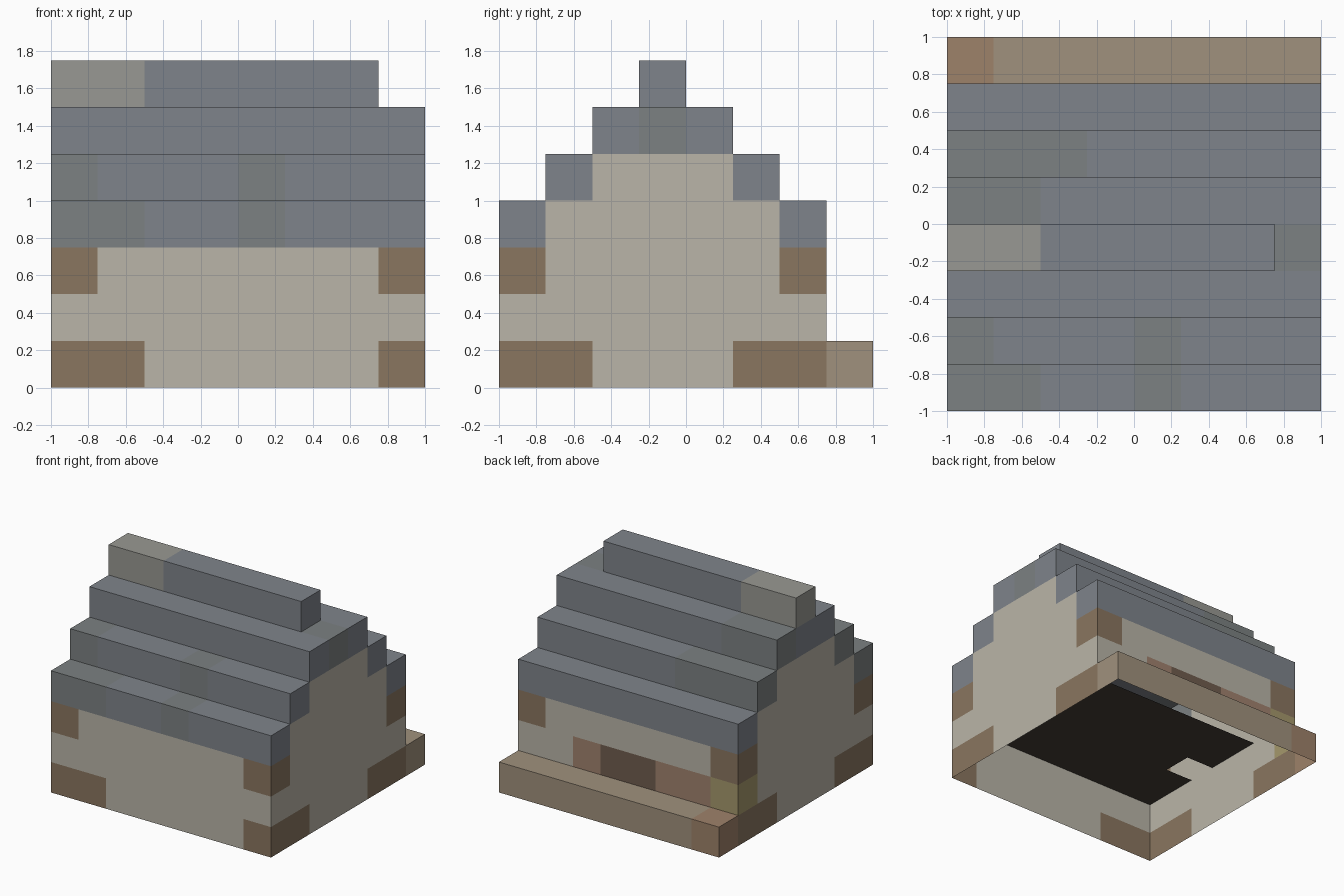
import bpy, bmesh
from mathutils import Vector

if "Cube" in bpy.data.objects:
    bpy.data.objects.remove(bpy.data.objects["Cube"])

S = 0.25      # block size
cells = {}    # (i, j, k) -> part name

# linear colours from 0-255 display values
PARTS = {
    "plaster_walls": (186, 181, 168), "timber_blocks": (138, 118, 96),
    "roof_slate": (127, 132, 139), "roof_weathered_slate": (124, 129, 130),
    "ridge_pale_stone": (153, 153, 147), "porch_step": (160, 145, 125),
    "porch_step_end": (158, 130, 106), "doorway_dark_timber": (112, 92, 78),
    "doorway_timber": (160, 130, 110), "lamp_block": (165, 152, 108),
    "inner_ceiling": (68, 61, 54),
}


def material(name):
    m = bpy.data.materials.new(name)
    rgb = [((c / 255 + 0.055) / 1.055) ** 2.4 for c in PARTS[name]]
    m.diffuse_color = (*rgb, 1)
    m.use_nodes = True
    m.node_tree.nodes["Principled BSDF"].inputs["Base Color"].default_value = m.diffuse_color
    return m


def fill(name, xs, ys, zs):
    """Fill a half-open range of blocks, counted from the front left corner."""
    for i in range(*xs):
        for j in range(*ys):
            for k in range(*zs):
                cells[i, j, k] = name


def finish(bm, name):
    bmesh.ops.remove_doubles(bm, verts=bm.verts, dist=1e-4)
    bmesh.ops.dissolve_limit(bm, angle_limit=0.01, verts=bm.verts, edges=bm.edges)
    me = bpy.data.meshes.new(name)
    bm.to_mesh(me)
    bm.free()
    me.materials.append(material(name))
    ob = bpy.data.objects.new(name, me)
    bpy.context.collection.objects.link(ob)


def quad(bm, cell, d):
    """One face of a block, on the side given by direction d."""
    n = Vector(d)
    u = Vector((d[1], d[2], d[0]))
    v = n.cross(u)
    c = Vector(cell) + Vector((0.5, 0.5, 0.5)) + n / 2
    pts = [c + (u * a + v * b) / 2 for a, b in ((-1, -1), (1, -1), (1, 1), (-1, 1))]
    bm.faces.new([bm.verts.new((p.x * S - 1, p.y * S - 1, p.z * S)) for p in pts])


# walls and stepped gables
fill("plaster_walls", (0, 8), (0, 7), (0, 3))
fill("plaster_walls", (0, 8), (1, 6), (3, 4))
fill("plaster_walls", (0, 8), (2, 5), (4, 5))

# corner timbers
for x in (0, 7):
    fill("timber_blocks", (x, x + 1), (0, 2), (0, 1))
    fill("timber_blocks", (x, x + 1), (5, 7), (0, 1))
    for y in (0, 6):
        fill("timber_blocks", (x, x + 1), (y, y + 1), (2, 3))
fill("timber_blocks", (1, 2), (0, 1), (0, 1))

# doorway row and lamp on the back
fill("doorway_timber", (1, 3), (6, 7), (1, 2))
fill("doorway_dark_timber", (3, 5), (6, 7), (1, 2))
fill("doorway_timber", (5, 6), (6, 7), (1, 2))
fill("lamp_block", (0, 1), (6, 7), (1, 2))

# porch step
fill("porch_step", (0, 8), (7, 8), (0, 1))
fill("porch_step_end", (0, 1), (7, 8), (0, 1))

# roof courses on both slopes, cap and ridge
for y, z in ((0, 3), (6, 3), (1, 4), (5, 4)):
    fill("roof_slate", (0, 8), (y, y + 1), (z, z + 1))
fill("roof_slate", (0, 8), (2, 5), (5, 6))
fill("roof_slate", (2, 7), (3, 4), (6, 7))
fill("ridge_pale_stone", (0, 2), (3, 4), (6, 7))

# weathered patches
for x0, x1, y, z in ((0, 2, 0, 3), (4, 5, 0, 3), (0, 1, 1, 4), (4, 5, 1, 4),
                     (0, 3, 5, 4), (0, 2, 4, 5), (7, 8, 3, 5)):
    fill("roof_weathered_slate", (x0, x1), (y, y + 1), (z, z + 1))

# outer faces only; the underside stays open
DIRS = ((1, 0, 0), (-1, 0, 0), (0, 1, 0), (0, -1, 0), (0, 0, 1))
for name in PARTS:
    if name == "inner_ceiling":
        continue
    bm = bmesh.new()
    for cell, part in cells.items():
        if part == name:
            for d in DIRS:
                if tuple(a + b for a, b in zip(cell, d)) not in cells:
                    quad(bm, cell, d)
    finish(bm, name)

# dark ceiling inside, with a one-block gap by the left wall
bm = bmesh.new()
for i in range(8):
    for j in range(5):
        if (i, j) != (0, 2):
            quad(bm, (i, j, 2), (0, 0, -1))
finish(bm, "inner_ceiling")
